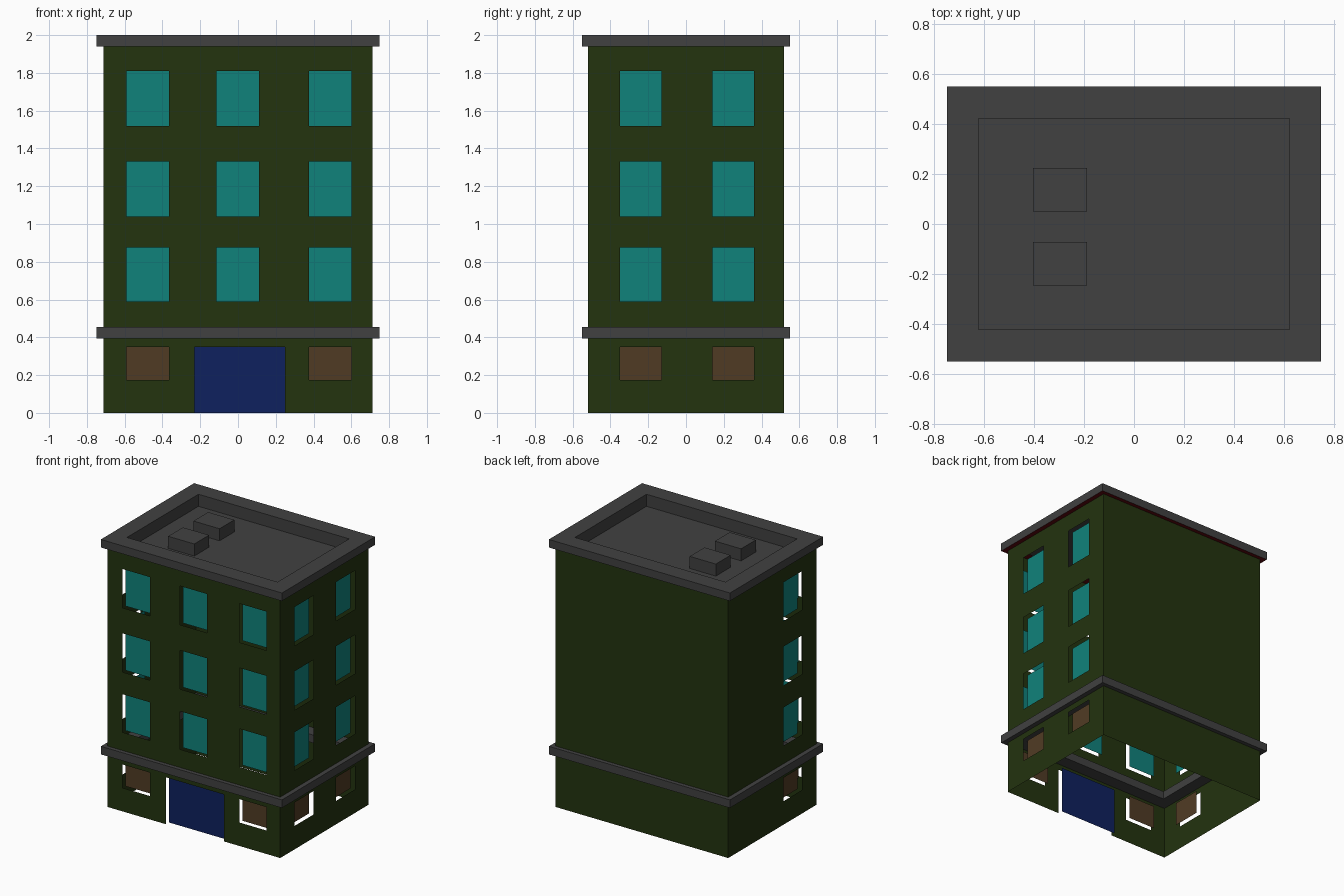
import bpy, bmesh
from math import radians

cube = bpy.data.objects.get("Cube")
if cube:
    bpy.data.objects.remove(cube, do_unlink=True)


def material(name, rgb):
    linear = [((c / 255 + 0.055) / 1.055) ** 2.4 if c > 10 else c / 255 / 12.92 for c in rgb]
    mat = bpy.data.materials.new(name)
    mat.use_nodes = True
    mat.diffuse_color = (*linear, 1)
    mat.node_tree.nodes["Principled BSDF"].inputs["Base Color"].default_value = (*linear, 1)
    return mat


GREEN = material("dark green wall", (35, 51, 15))
GREY = material("grey stone", (65, 65, 65))
TEAL = material("teal glass", (16, 130, 123))
BROWN = material("brown shutter", (80, 59, 36))
BLUE = material("blue door", (14, 33, 94))
RED = material("dark red soffit", (90, 8, 12))

HALF_X, HALF_Y, WALL_TOP = 0.713, 0.52, 1.94
RECESS = 0.035


def add_object(name, bm, *mats, angle=0):
    mesh = bpy.data.meshes.new(name)
    bm.to_mesh(mesh)
    bm.free()
    for mat in mats:
        mesh.materials.append(mat)
    obj = bpy.data.objects.new(name, mesh)
    obj.rotation_euler.z = radians(angle)
    bpy.context.collection.objects.link(obj)
    return obj


def add_quad(bm, u0, u1, z0, z1, y):
    corners = ((u0, z0), (u1, z0), (u1, z1), (u0, z1))
    return bm.faces.new([bm.verts.new((u, y, z)) for u, z in corners])


def pane(name, rect, depth, angle, mat):
    bm = bmesh.new()
    add_quad(bm, *rect, RECESS - depth)
    add_object(name, bm, mat, angle=angle)


def wall(name, half, depth, angle, holes):
    """Thin wall sheet with rectangular openings left out of a grid."""
    us = sorted({-half, half, *(u for h in holes for u in h[:2])})
    zs = sorted({0, WALL_TOP, *(z for h in holes for z in h[2:])})
    bm = bmesh.new()
    for u0, u1 in zip(us, us[1:]):
        for z0, z1 in zip(zs, zs[1:]):
            u, z = (u0 + u1) / 2, (z0 + z1) / 2
            if not any(h[0] < u < h[1] and h[2] < z < h[3] for h in holes):
                add_quad(bm, u0, u1, z0, z1, -depth)
    bmesh.ops.remove_doubles(bm, verts=bm.verts, dist=0.0005)
    add_object(name, bm, GREEN, angle=angle)


def rectangle_loft(bm, loops, closed=False, cap=False):
    """Skin between rectangles given as half width, half depth, height."""
    rings = [[bm.verts.new((sx * x, sy * y, z))
              for sx, sy in ((-1, -1), (1, -1), (1, 1), (-1, 1))] for x, y, z in loops]
    pairs = list(zip(rings, rings[1:]))
    if closed:
        pairs.append((rings[-1], rings[0]))
    for a, b in pairs:
        for i in range(4):
            j = (i + 1) % 4
            bm.faces.new((a[i], a[j], b[j], b[i]))
    if cap:
        bm.faces.new(rings[-1])
    bm.normal_update()


# Walls with their window openings and recessed panes
FLOORS = ((0.59, 0.875), (1.04, 1.33), (1.52, 1.81))
GROUND = (0.175, 0.35)
DOOR = (-0.23, 0.25, 0, 0.35)
FRONT = ((-0.59, -0.365), (-0.115, 0.11), (0.375, 0.6))
SIDES = (
    ("front", HALF_X, HALF_Y, 0, FRONT, (FRONT[0], FRONT[2])),
    ("left", HALF_Y, HALF_X, 90, ((-0.35, -0.13), (0.14, 0.36)), ((-0.35, -0.13), (0.14, 0.36))),
    ("back", HALF_X, HALF_Y, 180, (), ()),
    ("right", HALF_Y, HALF_X, 270, ((0.13, 0.35),), ((0.13, 0.35),)),
)
for side, half, depth, angle, upper, lower in SIDES:
    windows = [(*col, *floor) for floor in FLOORS for col in upper]
    shutters = [(*col, *GROUND) for col in lower]
    doors = [DOOR] if side == "front" else []
    wall(side + "_wall", half, depth, angle, windows + shutters + doors)
    for label, rects, mat in (("window", windows, TEAL), ("shutter", shutters, BROWN),
                              ("door", doors, BLUE)):
        for i, rect in enumerate(rects):
            pane(f"{side}_{label}_{i + 1}", rect, depth, angle, mat)

# Ledge ring above the ground floor
OUTER, INNER = (0.748, 0.55), (0.622, 0.422)
bm = bmesh.new()
rectangle_loft(bm, [(*OUTER, 0.395), (*OUTER, 0.455), (*INNER, 0.455), (*INNER, 0.395)], closed=True)
add_object("ledge", bm, GREY)

# Roof with parapet, sunken deck and red soffit
DECK = 1.91
bm = bmesh.new()
rectangle_loft(bm, [(*INNER, WALL_TOP), (*OUTER, WALL_TOP), (*OUTER, 2), (*INNER, 2), (*INNER, DECK)],
               cap=True)
for face in bm.faces:
    face.material_index = int(face.normal.z < -0.5)
add_object("roof", bm, GREY, RED)

# Rooftop units
for name, y in (("front_roof_unit", -0.16), ("back_roof_unit", 0.138)):
    bm = bmesh.new()
    bmesh.ops.create_cube(bm, size=1)
    bmesh.ops.scale(bm, vec=(0.216, 0.174, 2 - DECK), verts=bm.verts)
    bmesh.ops.translate(bm, vec=(-0.296, y, (2 + DECK) / 2), verts=bm.verts)
    add_object(name, bm, GREY)
